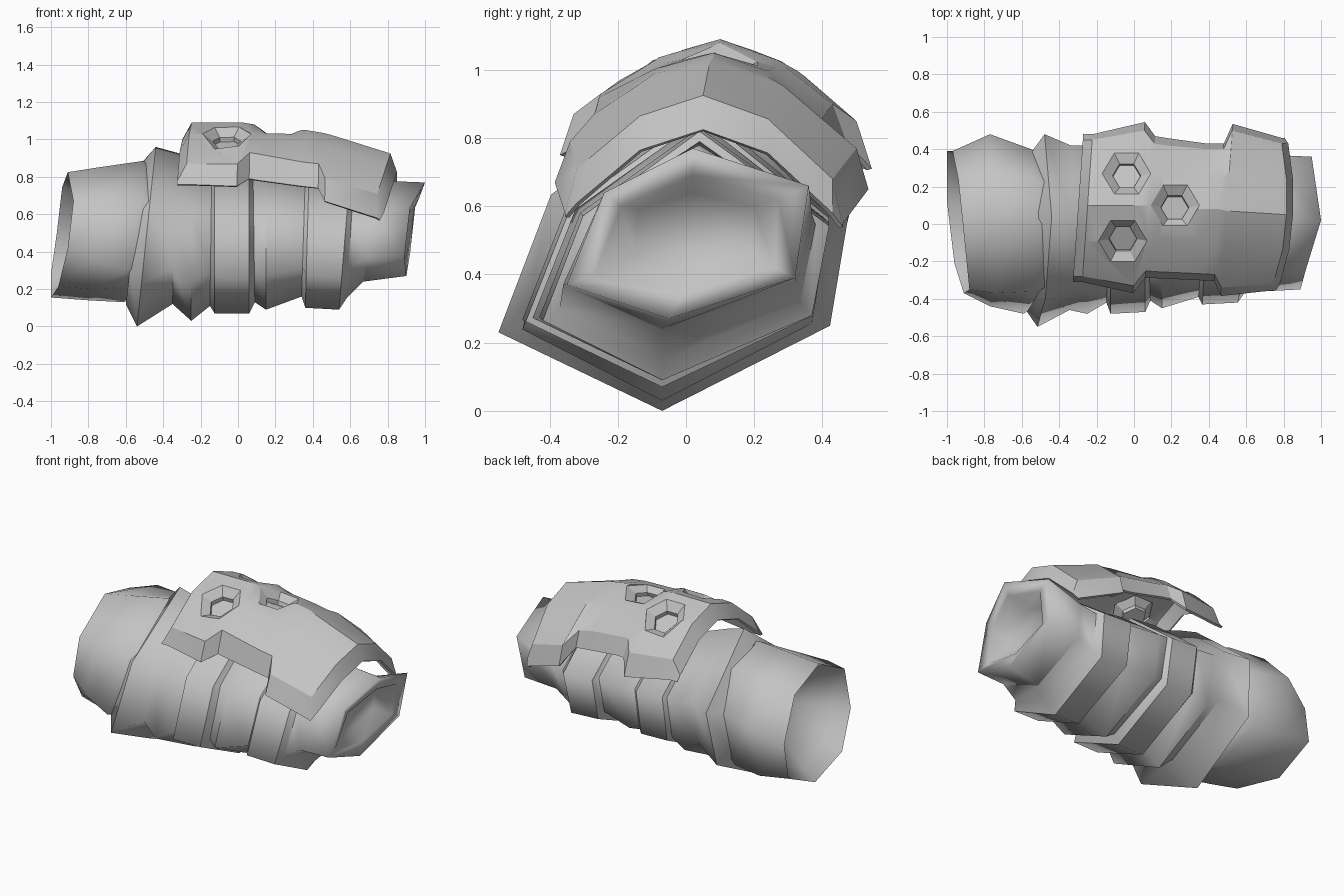
import bpy, bmesh, math
from mathutils import Vector

if "Cube" in bpy.data.objects:
    bpy.data.objects.remove(bpy.data.objects["Cube"])

metal = bpy.data.materials.new("grey_metal")
metal.diffuse_color = (0.55, 0.55, 0.55, 1)
metal.use_nodes = True
metal.node_tree.nodes["Principled BSDF"].inputs["Base Color"].default_value = metal.diffuse_color


def make(name, bm):
    me = bpy.data.meshes.new(name)
    bm.to_mesh(me)
    bm.free()
    ob = bpy.data.objects.new(name, me)
    bpy.context.collection.objects.link(ob)
    me.materials.append(metal)
    return ob


def activate(ob):
    bpy.ops.object.select_all(action='DESELECT')
    ob.select_set(True)
    bpy.context.view_layer.objects.active = ob


def loft(name, rings, ring_angle=30, soft_last=0, long_sharp=False, cap_first=True):
    """Skin closed rings; creases run around the rings, lengthwise edges stay soft."""
    bm = bmesh.new()
    vs = [[bm.verts.new(p) for p in r] for r in rings]
    n = len(vs[0])
    for a, b in zip(vs, vs[1:]):
        for j in range(n):
            k = (j + 1) % n
            bm.faces.new((a[j], a[k], b[k], b[j]))
    if cap_first:
        bm.faces.new(vs[0])
    bm.faces.new(vs[-1])
    bmesh.ops.recalc_face_normals(bm, faces=bm.faces)
    for f in bm.faces:
        f.smooth = True
    level = {v: i for i, r in enumerate(vs) for v in r}
    for e in bm.edges:
        a, b = (level[v] for v in e.verts)
        if a != b:
            e.smooth = not long_sharp
        elif len(e.link_faces) == 2 and a < len(vs) - soft_last:
            e.smooth = e.calc_face_angle() < math.radians(ring_angle)
    return make(name, bm)


def hex_ring(xb, xt, zb, zt, yl, yr):
    """Uneven hexagon on a plane leaning from xb (bottom) to xt (top)."""
    h = zt - zb
    pts = ((-0.07, zb), (0.88 * yr, zb + 0.26 * h), (yr, zb + 0.62 * h),
           (0.04, zt), (0.72 * yl, zb + 0.66 * h), (yl, zb + 0.24 * h))
    return [(xb + (xt - xb) * (z - zb) / h, y, z) for y, z in pts]


# Banded sleeve, ribs and the open narrow end
sleeve = [hex_ring(*r) for r in (
    (-.60, -.51, .12, .88, -.46, .39), (-.54, -.44, .00, .96, -.55, .48),
    (-.35, -.33, .12, .93, -.46, .42), (-.25, -.25, .03, .90, -.48, .42),
    (-.15, -.14, .11, .86, -.42, .40), (-.125, -.125, .07, .89, -.48, .42),
    (.06, .06, .07, .87, -.47, .42), (.09, .08, .13, .84, -.41, .40),
    (.15, .15, .09, .85, -.45, .41), (.34, .36, .16, .81, -.39, .38),
    (.36, .38, .10, .83, -.43, .42), (.54, .60, .09, .82, -.42, .42),
    (.58, .62, .15, .79, -.37, .38), (.67, .75, .24, .78, -.36, .37))]
sleeve += [
    [(.90, -.05, .27), (.92, .32, .39), (.95, .36, .66), (1, .02, .77), (.92, -.24, .64), (.89, -.35, .37)],
    [(.89, -.01, .345), (.91, .26, .42), (.94, .27, .62), (.97, .02, .69), (.91, -.19, .60), (.88, -.27, .395)],
    [(.82, 0, .41), (.82, .20, .46), (.83, .20, .60), (.84, .02, .64), (.83, -.14, .59), (.82, -.15, .46)]]
loft("banded_sleeve", sleeve, 30, 3)

# Wide eight-sided cuff with a hollow end
rim = [(-1, .39, .28), (-1, .12, .155), (-.96, -.21, .215), (-.91, -.37, .42),
       (-.88, -.35, .67), (-.91, -.05, .825), (-.94, .24, .745), (-.97, .39, .49)]
belly = [(-.80, .40, .25), (-.80, .09, .14), (-.79, -.25, .20), (-.77, -.44, .36),
         (-.75, -.37, .68), (-.75, -.03, .85), (-.76, .27, .80), (-.77, .48, .58)]
neck = [(-.60, .36, .25), (-.61, .03, .13), (-.61, -.26, .21), (-.59, -.48, .30),
        (-.52, -.36, .68), (-.51, 0, .885), (-.52, .24, .80), (-.55, .40, .58)]


def inset(ring, scale, dx):
    return [(x + dx, y * scale, .49 + (z - .49) * scale) for x, y, z in ring]


loft("cuff", [inset(rim, .5, .26), inset(rim, .84, .10), rim, belly, neck,
              inset(neck, .85, .10)], 60)

# Curved top plate with stepped skirts: x, crest y, crest z, front edge, back edge
stations = [
    (-.255, .10, 1.09, (-.28, .87), (-.31, .76), (.45, .86), (.48, .74)),
    (.02, .10, 1.09, (-.33, .87), (-.37, .75), (.50, .85), (.545, .71)),
    (.08, .10, 1.08, (-.25, .93), (-.29, .79), (.43, .90), (.47, .79)),
    (.14, .10, 1.055, (-.255, .92), (-.29, .78), (.42, .89), (.46, .785)),
    (.36, .08, 1.05, (-.265, .88), (-.30, .75), (.40, .86), (.43, .75)),
    (.45, .08, 1.035, (-.27, .87), (-.305, .74), (.40, .84), (.43, .74)),
    (.49, .07, 1.025, (-.34, .79), (-.385, .67), (.50, .77), (.535, .65)),
    (.79, .05, .925, (-.32, .71), (-.355, .58), (.43, .68), (.46, .55))]


def section(x, cy, cz, l, lb, r, rb):
    def mid(e):
        return ((cy + e[0]) / 2, cz - .28 * (cz - e[1]))
    return [(x + .07 * p[0], *p) for p in (lb, l, mid(l), (cy, cz), mid(r), r, rb)]


rows = [section(*s) for s in stations]
ends = (.745, .745, .795, .815, .815, .79, .79)
rows[-1] = [(x, p[1], p[2]) for x, p in zip(ends, rows[-1])]
first = [(x - .05, y, z - (.09 if 0 < j < 6 else 0)) for j, (x, y, z) in enumerate(rows[0])]
last = [(x + (.035 if 0 < j < 6 else .015), y, z - (.10 if 0 < j < 6 else .01))
        for j, (x, y, z) in enumerate(rows[-1])]
rows = [first] + rows + [last]
bm = bmesh.new()
grid = [[bm.verts.new(p) for p in r] for r in rows]
for a, b in zip(grid, grid[1:]):
    for j in range(6):
        bm.faces.new((a[j], b[j], b[j + 1], a[j + 1]))
plate = make("top_plate", bm)
activate(plate)
solid = plate.modifiers.new("thickness", 'SOLIDIFY')
solid.thickness = .015
solid.offset = -1
bpy.ops.object.modifier_apply(modifier=solid.name)
bpy.context.view_layer.update()


def drop(x, y):
    """Point and normal of the plate straight below (x, y)."""
    hit, loc, nor, _ = plate.ray_cast(Vector((x, y, 3)), Vector((0, 0, -1)))
    return loc, nor


def hexagon(x, y, r, squash):
    return [(x + r * math.cos(k * math.pi / 3), y + r * squash * math.sin(k * math.pi / 3))
            for k in range(6)]


# Six-sided sockets sunk into the plate; their rims follow its curve
holes = []
for x, y in ((-.04, .27), (.22, .10), (-.06, -.09)):
    centre, nor = drop(x, y)
    rim_pts = [drop(*p)[0] for p in hexagon(x, y, .13, .97)]
    centre = sum(rim_pts, Vector()) / 6
    floor = [centre + (p - centre) * .58 - nor * .035 for p in rim_pts]
    pit = [p - nor * .025 for p in floor]
    up = Vector((0, 0, 1))
    holes.append((rim_pts, floor, pit,
                  [p - up * .12 for p in rim_pts], [p + up * .12 for p in rim_pts]))

for rim_pts, floor, pit, low, high in holes:
    cutter = loft("socket_cutter", [low, high])
    cutter.hide_render = True
    activate(plate)
    cut = plate.modifiers.new("socket", 'BOOLEAN')
    cut.operation = 'DIFFERENCE'
    cut.solver = 'EXACT'
    cut.object = cutter
    bpy.ops.object.modifier_apply(modifier=cut.name)
    bpy.data.objects.remove(cutter)
    loft("socket", [rim_pts, floor, pit], 10, 0, True, False)
activate(plate)
bpy.ops.object.shade_smooth_by_angle(angle=math.radians(28))
